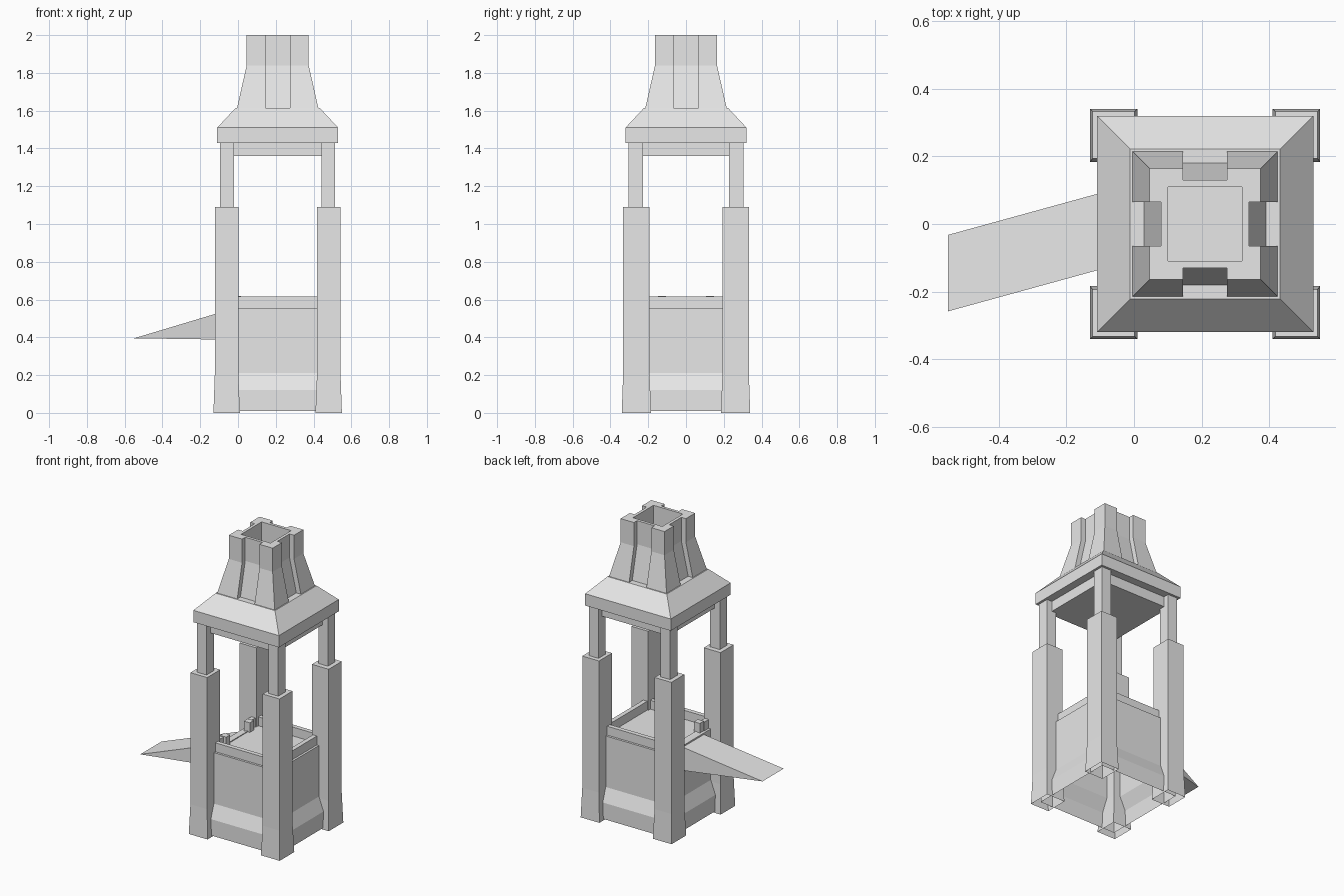
import bpy, bmesh

cube = bpy.data.objects.get("Cube")
if cube:
    bpy.data.objects.remove(cube, do_unlink=True)

stone = bpy.data.materials.new("plain light grey")
stone.use_nodes = True
GREY = (0.8, 0.8, 0.8, 1)
stone.diffuse_color = GREY
stone.node_tree.nodes["Principled BSDF"].inputs["Base Color"].default_value = GREY

CX = 0.21  # tower axis


def loft(name, rings, bottom=True, top=True):
    """Skin a stack of equal-length point rings."""
    bm = bmesh.new()
    loops = [[bm.verts.new(p) for p in ring] for ring in rings]
    n = len(loops[0])
    for a, b in zip(loops, loops[1:]):
        for i in range(n):
            j = (i + 1) % n
            bm.faces.new((a[i], a[j], b[j], b[i]))
    if bottom:
        bm.faces.new(loops[0][::-1])
    if top:
        bm.faces.new(loops[-1])
    bmesh.ops.remove_doubles(bm, verts=bm.verts[:], dist=0.0005)
    bmesh.ops.recalc_face_normals(bm, faces=bm.faces[:])
    mesh = bpy.data.meshes.new(name)
    bm.to_mesh(mesh)
    bm.free()
    mesh.materials.append(stone)
    ob = bpy.data.objects.new(name, mesh)
    bpy.context.collection.objects.link(ob)
    return ob


def rect(x0, x1, y0, y1, z):
    return [(x0, y0, z), (x1, y0, z), (x1, y1, z), (x0, y1, z)]


def square(h, z):
    return rect(CX - h, CX + h, -h, h, z)


def box(name, x0, x1, y0, y1, z0, z1):
    return loft(name, [rect(x0, x1, y0, y1, z0), rect(x0, x1, y0, y1, z1)])


# Corner posts: wide lower pillar with flared foot, slim upper post
for sx, xname in ((-1, "right"), (1, "left")):
    for sy, yname in ((-1, "front"), (1, "back")):
        def corner(inner, outer, z, dy=0.0):
            xs = sorted((CX + sx * inner, CX + sx * outer))
            ys = sorted((sy * (inner - dy), sy * outer))
            return rect(*xs, *ys, z)
        loft(f"{yname}_{xname}_pillar",
             [corner(0.2, 0.34, 0, 0.016), corner(0.208, 0.333, 0.2, 0.015),
              corner(0.208, 0.333, 1.09, 0.015)], bottom=False)
        loft(f"{yname}_{xname}_upper_post",
             [corner(0.232, 0.304, 1.09, 0.005), corner(0.232, 0.304, 1.43, 0.005)])

# Basin body with sloped plinth, open underneath
loft("basin_body", [square(0.297, 0.01), square(0.297, 0.12), square(0.26, 0.21),
                    square(0.26, 0.555)], bottom=False)

# Low rim around the basin, open in the middle of the spout side
R, T = 0.245, 0.03
RIM = (0.555, 0.615)
box("front_rim", CX - R, CX + R, -R, -R + T, *RIM)
box("back_rim", CX - R, CX + R, R - T, R, *RIM)
box("left_rim", CX + R - T, CX + R, -R + T, R - T, *RIM)
for s, side in ((-1, "front"), (1, "back")):
    y0, y1 = sorted((s * 0.145, s * (R - T)))
    box(f"{side}_spout_side_rim", CX - R, CX - R + T, y0, y1, *RIM)
    y0, y1 = sorted((s * 0.105, s * 0.148))
    box(f"{side}_rim_nub", -0.03, 0.015, y0, y1, 0.54, 0.62)

# Slanted wedge spout, skewed toward the front
def spout_side(offset):
    return [(x, offset + 0.275 * x, z)
            for x, z in ((0.0, 0.56), (-0.55, 0.395), (0.0, 0.387))]
loft("spout", [spout_side(-0.107), spout_side(0.119)])

# Ceiling block and hipped roof
loft("ceiling_block", [square(0.265, 1.36), square(0.265, 1.43)])
loft("roof", [square(0.32, 1.43), square(0.32, 1.51), square(0.222, 1.615)])


# Chimney: tapered square with a channel down each side and a hollow top
def chimney_ring(h, z, clamp=None):
    n, d = 0.065, 0.034
    side = [(h, -h), (h, -n), (h - d, -n), (h - d, n), (h, n)]
    pts = []
    for _ in range(4):
        pts += side
        side = [(-y, x) for x, y in side]
    if clamp:
        pts = [(max(-clamp, min(clamp, x)), max(-clamp, min(clamp, y))) for x, y in pts]
    return [(CX + x, y, z) for x, y in pts]


loft("chimney", [chimney_ring(0.215, 1.615), chimney_ring(0.164, 1.84),
                 chimney_ring(0.164, 2.0), chimney_ring(0.164, 2.0, 0.11),
                 chimney_ring(0.164, 1.64, 0.11)], bottom=False)
